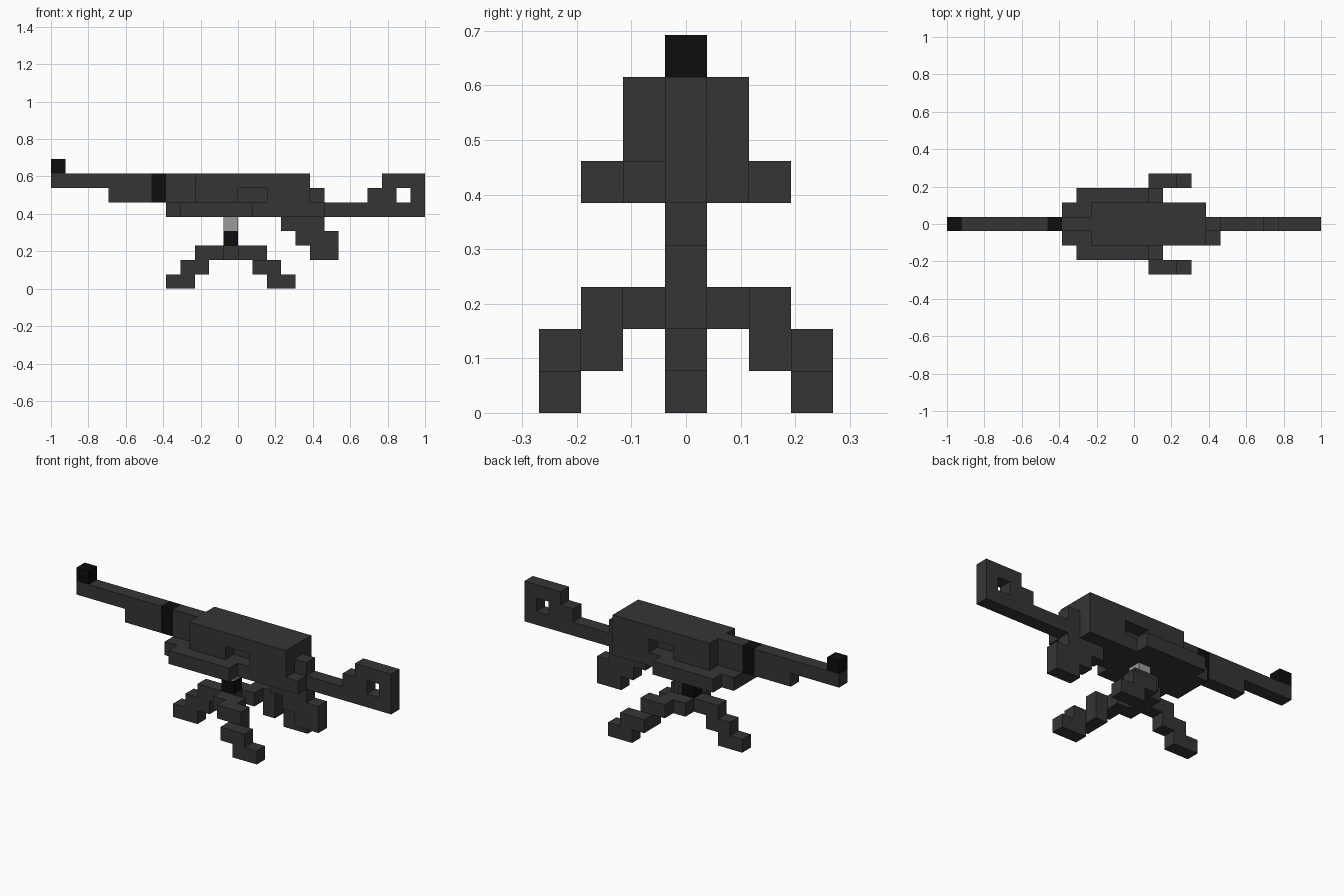
import bpy, bmesh, math

if "Cube" in bpy.data.objects:
    bpy.data.objects.remove(bpy.data.objects["Cube"], do_unlink=True)

U = 2 / 26  # edge length of one block


def material(name, value):
    m = bpy.data.materials.new(name)
    m.use_nodes = True
    colour = (value, value, value, 1)
    m.diffuse_color = colour
    bsdf = m.node_tree.nodes["Principled BSDF"]
    bsdf.inputs["Base Color"].default_value = colour
    bsdf.inputs["Roughness"].default_value = 0.8
    return m


DARK = material("dark grey", 0.036)
BLACK = material("black", 0.004)
LIGHT = material("light grey", 0.33)

# Outward side -> corner offsets, wound counter-clockwise from outside
SIDES = {
    (1, 0, 0): ((1, 0, 0), (1, 1, 0), (1, 1, 1), (1, 0, 1)),
    (-1, 0, 0): ((0, 0, 0), (0, 0, 1), (0, 1, 1), (0, 1, 0)),
    (0, 1, 0): ((0, 1, 0), (0, 1, 1), (1, 1, 1), (1, 1, 0)),
    (0, -1, 0): ((0, 0, 0), (1, 0, 0), (1, 0, 1), (0, 0, 1)),
    (0, 0, 1): ((0, 0, 1), (1, 0, 1), (1, 1, 1), (0, 1, 1)),
    (0, 0, -1): ((0, 0, 0), (0, 1, 0), (1, 1, 0), (1, 0, 0)),
}


def part(name, mat, boxes, cuts=()):
    """Join boxes of blocks (x0, x1, y0, y1, z0, z1, inclusive) into one shell."""
    def cells(items):
        return {(i, j, k) for x0, x1, y0, y1, z0, z1 in items
                for i in range(x0, x1 + 1) for j in range(y0, y1 + 1)
                for k in range(z0, z1 + 1)}
    solid = cells(boxes) - cells(cuts)
    bm = bmesh.new()
    verts = {}
    for c in sorted(solid):
        for d, corners in SIDES.items():
            if tuple(a + b for a, b in zip(c, d)) in solid:
                continue
            loop = []
            for o in corners:
                p = tuple(a + b for a, b in zip(c, o))
                if p not in verts:
                    verts[p] = bm.verts.new(((p[0] - 13) * U, (p[1] - 0.5) * U, p[2] * U))
                loop.append(verts[p])
            bm.faces.new(loop)
    # Merge the block grid into large flat faces
    bmesh.ops.dissolve_limit(bm, angle_limit=math.radians(1),
                             verts=bm.verts[:], edges=bm.edges[:])
    mesh = bpy.data.meshes.new(name)
    bm.to_mesh(mesh)
    bm.free()
    mesh.materials.append(mat)
    ob = bpy.data.objects.new(name, mesh)
    bpy.context.collection.objects.link(ob)
    return ob


# Barrel, sight and band
part("front_sight", BLACK, [(0, 0, 0, 0, 8, 8)])
part("barrel", DARK, [(0, 6, 0, 0, 7, 7), (4, 6, 0, 0, 6, 6)])
part("barrel_band", BLACK, [(7, 7, 0, 0, 6, 7)])

# Receiver with a recessed port on each side
part("receiver", DARK,
     [(8, 9, 0, 0, 6, 7), (10, 17, -1, 1, 6, 7), (18, 18, 0, 0, 6, 6)],
     cuts=[(13, 14, -1, -1, 6, 6), (13, 14, 1, 1, 6, 6)])
part("receiver_base", DARK,
     [(8, 17, -1, 1, 5, 5), (9, 13, -2, 2, 5, 5), (18, 18, -1, 0, 5, 5)])

# Stock with a square opening, and the grip
part("stock", DARK,
     [(19, 25, 0, 0, 5, 5), (22, 25, 0, 0, 6, 6), (23, 25, 0, 0, 7, 7)],
     cuts=[(24, 24, 0, 0, 6, 6)])
part("grip", DARK,
     [(16, 18, 0, 0, 4, 4), (17, 19, 0, 0, 3, 3), (18, 19, 0, 0, 2, 2)])

# Mounting post
part("post_top", LIGHT, [(12, 12, 0, 0, 4, 4)])
part("post_bottom", BLACK, [(12, 12, 0, 0, 3, 3)])

# Tripod
part("tripod_hub", DARK, [(12, 12, 0, 0, 2, 2)])
part("front_leg", DARK,
     [(10, 11, 0, 0, 2, 2), (9, 10, 0, 0, 1, 1), (8, 9, 0, 0, 0, 0)])
for side, s in (("left", 1), ("right", -1)):
    part("rear_leg_" + side, DARK,
         [(x0, x1, s * y, s * y, z, z) for x0, x1, y, z in
          ((12, 13, 1, 2), (13, 14, 2, 2), (14, 14, 2, 1), (14, 15, 3, 1), (15, 16, 3, 0))])
